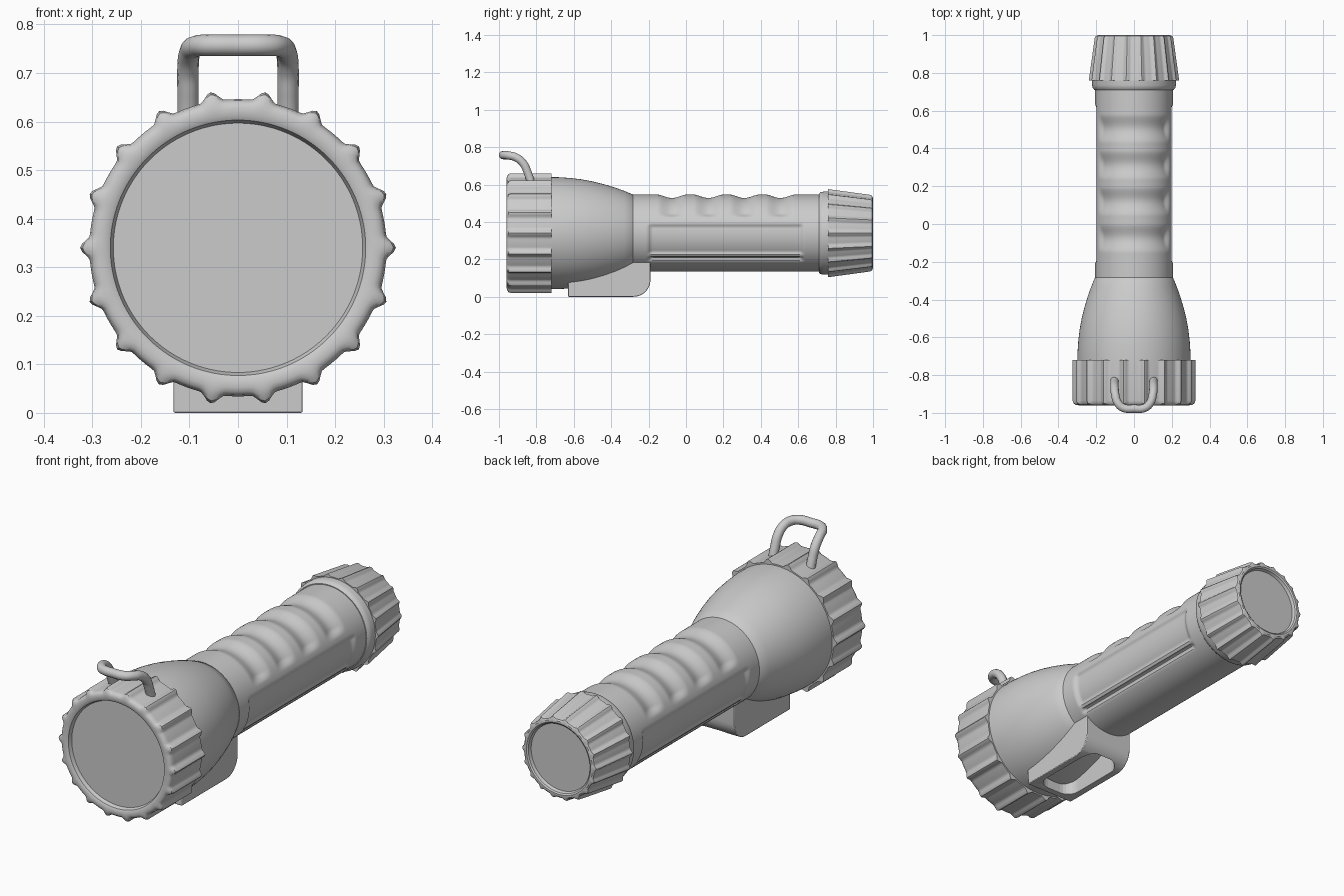
import bpy, bmesh
from math import sin, cos, pi, atan2, degrees, radians
from mathutils import Vector

if "Cube" in bpy.data.objects:
    bpy.data.objects.remove(bpy.data.objects["Cube"])

CZ = 0.34  # height of the torch axis


def smooth(obj, angle=35):
    bpy.ops.object.select_all(action='DESELECT')
    obj.select_set(True)
    bpy.context.view_layer.objects.active = obj
    bpy.ops.object.shade_smooth_by_angle(angle=radians(angle))


def make(name, bm):
    bmesh.ops.remove_doubles(bm, verts=bm.verts, dist=1e-5)
    bmesh.ops.recalc_face_normals(bm, faces=bm.faces)
    me = bpy.data.meshes.new(name)
    bm.to_mesh(me)
    bm.free()
    obj = bpy.data.objects.new(name, me)
    bpy.context.collection.objects.link(obj)
    return obj


def lathe(name, profile, segs, offset=lambda y, a, w: 0.0):
    """Revolve (y, r, weight) points about the axis, with a radial offset."""
    bm = bmesh.new()
    rows = []
    for y, r, w in profile:
        row = []
        for i in range(segs):
            a = 2 * pi * i / segs
            q = r + (offset(y, a, w) if r > 0 else 0)
            row.append(bm.verts.new((q * cos(a), y, CZ + q * sin(a))))
        rows.append(row)
    for p, q in zip(rows, rows[1:]):
        for i in range(segs):
            j = (i + 1) % segs
            bm.faces.new((p[i], p[j], q[j], q[i]))
    obj = make(name, bm)
    smooth(obj)
    return obj


def step(x, a, b):
    t = min(max((x - a) / (b - a), 0), 1)
    return t * t * (3 - 2 * t)


def ridges(height, half_width):
    def f(y, a, w):
        d = (degrees(a) + 10) % 20 - 10
        t = abs(d) / half_width
        return w * height * (0.5 + 0.5 * cos(pi * t)) if t < 1 else 0
    return f


# Front bezel with 18 ribs, and the lens set into it
lathe("head_ring", [(-0.72, 0.2, 0), (-0.72, 0.306, 1), (-0.935, 0.306, 1),
                    (-0.95, 0.303, 0.9), (-0.957, 0.297, 0.6), (-0.96, 0.288, 0.2),
                    (-0.96, 0.272, 0), (-0.955, 0.263, 0), (-0.935, 0.256, 0),
                    (-0.925, 0.2, 0)], 18 * 14, ridges(0.019, 5))
lathe("lens", [(-0.937, 0, 0), (-0.937, 0.258, 0), (-0.92, 0.258, 0), (-0.92, 0, 0)], 72)

# Bell-shaped reflector housing
lathe("bell", [(-0.74, 0, 0), (-0.74, 0.299, 0), (-0.68, 0.299, 0), (-0.62, 0.295, 0),
               (-0.56, 0.288, 0), (-0.5, 0.277, 0), (-0.44, 0.262, 0), (-0.38, 0.244, 0),
               (-0.33, 0.226, 0), (-0.28, 0.205, 0), (-0.27, 0.19, 0), (-0.27, 0, 0)], 96)


# Grip tube with finger grooves on top and a recessed panel on each side
def grip_shape(y, a, w):
    e = degrees(atan2(sin(a), abs(cos(a))))
    d = 0.0
    for yc in (-0.075, 0.12, 0.312, 0.505):
        t = abs(y - yc) / 0.075
        if t < 1:
            d -= 0.018 * (0.5 + 0.5 * cos(pi * t)) ** 0.8 * step(e, 22, 34)
    along = step(y, -0.21, -0.18) * step(-y, -0.635, -0.605)
    panel = step(e, -47, -43) * step(-e, -15, -9)
    rib = step(e, -41, -38) * step(-e, 31, 34)
    return d - 0.013 * along * panel * (1 - 0.8 * rib)


N = 150
lathe("grip", [(-0.3, 0, 0)] + [(-0.3 + 1.04 * i / N, 0.206, 1) for i in range(N + 1)]
      + [(0.74, 0, 0)], 180, grip_shape)

# Tail collar and ribbed tail cap
lathe("tail_collar", [(0.71, 0.19, 0), (0.71, 0.21, 0), (0.72, 0.219, 0), (0.735, 0.222, 0),
                      (0.775, 0.222, 0), (0.775, 0.19, 0)], 96)
lathe("tail_cap", [(0.76, 0.18, 0), (0.76, 0.227, 1), (0.985, 0.196, 1), (0.995, 0.193, 0.8),
                   (1.0, 0.186, 0.2), (1.0, 0.176, 0), (0.995, 0.169, 0), (0.98, 0.164, 0),
                   (0.98, 0, 0)], 18 * 12, ridges(0.012, 5.5))

# Hanging loop: half path, mirrored, swept as a smooth tube
half = [(0.103, -0.825, 0.60), (0.103, -0.845, 0.66), (0.103, -0.868, 0.71),
        (0.099, -0.905, 0.743), (0.087, -0.945, 0.755), (0.06, -0.972, 0.757)]
pts = half + [(0, -0.978, 0.757)] + [(-x, y, z) for x, y, z in reversed(half)]
cu = bpy.data.curves.new("hanging_loop", 'CURVE')
cu.dimensions = '3D'
cu.bevel_depth = 0.022
cu.bevel_resolution = 5
cu.use_fill_caps = True
sp = cu.splines.new('BEZIER')
sp.bezier_points.add(len(pts) - 1)
for b, p in zip(sp.bezier_points, pts):
    b.co = p
    b.handle_left_type = b.handle_right_type = 'AUTO'
bpy.context.collection.objects.link(bpy.data.objects.new("hanging_loop", cu))

# Stand: side profile extruded across, rounded at the back lower corner
R = 0.09
prof = [(-0.63, 0.2), (-0.63, 0.0)]
prof += [(-0.19 - R + R * sin(t * pi / 16), R - R * cos(t * pi / 16)) for t in range(9)]
prof += [(-0.19, 0.2)]
bm = bmesh.new()
face = bm.faces.new([bm.verts.new((-0.133, y, z)) for y, z in prof])
ext = bmesh.ops.extrude_face_region(bm, geom=[face])
bmesh.ops.translate(bm, vec=Vector((0.266, 0, 0)),
                    verts=[v for v in ext["geom"] if isinstance(v, bmesh.types.BMVert)])
stand = make("stand", bm)

# Pocket hollowed out of the stand from below
bm = bmesh.new()
bmesh.ops.create_cube(bm, size=1)
for v in bm.verts:
    v.co = (v.co.x * 0.196, -0.41 + v.co.y * 0.37, 0.1 + v.co.z * 0.5)
corners = [e for e in bm.edges if abs(e.verts[0].co.z - e.verts[1].co.z) > 0.1]
bmesh.ops.bevel(bm, geom=corners, offset=0.06, segments=6, profile=0.5, affect='EDGES')
cutter = make("pocket_cutter", bm)
cutter.hide_render = True
cutter.hide_set(True)
mod = stand.modifiers.new("pocket", 'BOOLEAN')
mod.operation = 'DIFFERENCE'
mod.object = cutter
mod.solver = 'EXACT'
bev = stand.modifiers.new("soft_edges", 'BEVEL')
bev.width = 0.006
bev.segments = 2
bev.limit_method = 'ANGLE'
bev.angle_limit = radians(40)
smooth(stand)
